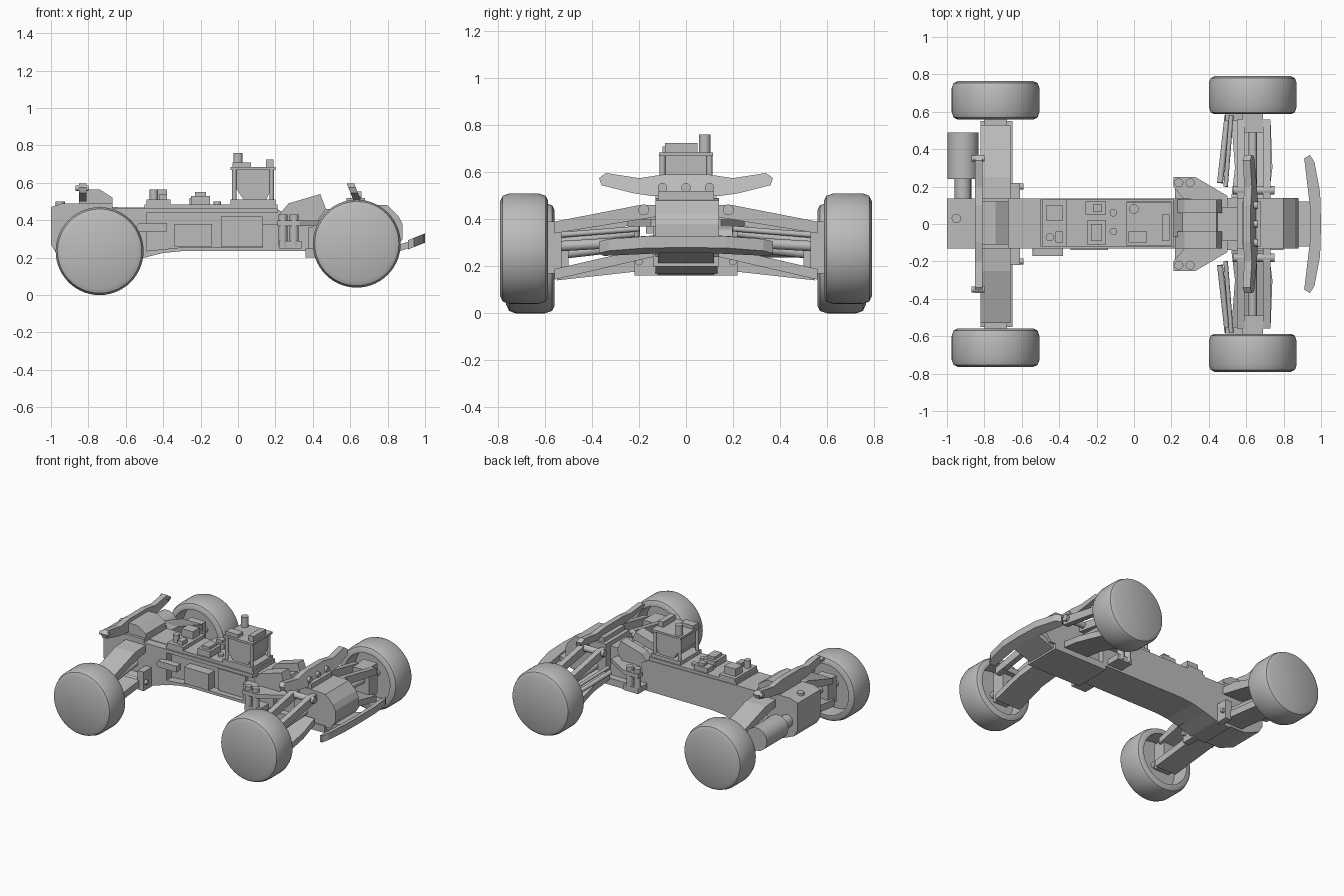
import bpy, bmesh
from mathutils import Vector, Matrix

cube = bpy.data.objects.get("Cube")
if cube:
    bpy.data.objects.remove(cube, do_unlink=True)

grey = bpy.data.materials.new("plain_grey")
grey.use_nodes = True
grey.diffuse_color = (.5, .5, .5, 1)
grey.node_tree.nodes["Principled BSDF"].inputs["Base Color"].default_value = grey.diffuse_color


def finish(name, mesh_data, smooth=False):
    """Turn a bmesh into a named grey object."""
    bmesh.ops.recalc_face_normals(mesh_data, faces=mesh_data.faces)
    mesh = bpy.data.meshes.new(name)
    mesh_data.to_mesh(mesh)
    mesh_data.free()
    mesh.materials.append(grey)
    part = bpy.data.objects.new(name, mesh)
    bpy.context.collection.objects.link(part)
    if smooth:
        bpy.ops.object.select_all(action="DESELECT")
        part.select_set(True)
        bpy.context.view_layer.objects.active = part
        bpy.ops.object.shade_smooth_by_angle()
    return part


def prism(name, axis, outline, start, end, side=1):
    """Extrude an outline along an axis; side mirrors the result across y."""
    order = {"x": lambda u, v, w: (w, u * side, v),
             "y": lambda u, v, w: (u, w * side, v),
             "z": lambda u, v, w: (u, v * side, w)}[axis]
    bm = bmesh.new()
    face = bm.faces.new([bm.verts.new(order(u, v, start)) for u, v in outline])
    grown = bmesh.ops.extrude_face_region(bm, geom=[face])["geom"]
    shift = Vector(order(0, 0, end)) - Vector(order(0, 0, start))
    bmesh.ops.translate(bm, vec=shift, verts=[g for g in grown if isinstance(g, bmesh.types.BMVert)])
    return finish(name, bm)


def box(name, x, y, z, side=1):
    """Box from three (low, high) ranges."""
    outline = [(x[0], y[0]), (x[1], y[0]), (x[1], y[1]), (x[0], y[1])]
    return prism(name, "z", outline, z[0], z[1], side)


def rod(name, start, end, radius, side=1, segments=20):
    """Cylinder between two points."""
    a, b = (Vector((p[0], p[1] * side, p[2])) for p in (start, end))
    turn = (b - a).to_track_quat("Z", "Y").to_matrix().to_4x4()
    bm = bmesh.new()
    bmesh.ops.create_cone(bm, cap_ends=True, segments=segments, radius1=radius, radius2=radius,
                          depth=(b - a).length, matrix=Matrix.Translation((a + b) / 2) @ turn)
    return finish(name, bm, True)


def wheel(name, x, inner, z, side):
    """Lathed tyre with a closed outer face and a hollow inner side."""
    width, radius = .205, .235
    profile = [(0, width), (radius - .035, width), (radius - .01, width - .012), (radius, width - .04),
               (radius, .04), (radius - .01, .01), (radius - .03, 0), (radius - .05, 0),
               (radius - .055, .12), (0, .12)]
    bm = bmesh.new()
    verts = [bm.verts.new((r, side * y, 0)) for r, y in profile]
    edges = [bm.edges.new(pair) for pair in zip(verts, verts[1:])]
    bmesh.ops.spin(bm, geom=verts + edges, cent=(0, 0, 0), axis=(0, 1, 0), angle=6.283185, steps=56)
    bmesh.ops.remove_doubles(bm, verts=bm.verts, dist=.0005)
    bmesh.ops.translate(bm, vec=(x, side * inner, z), verts=bm.verts)
    finish(name, bm, True)


# Main tub, with an open recess along its right side
tub = [(-.72, .16), (-.6, .17), (-.5, .2), (-.4, .225), (-.3, .235), (.38, .235),
       (.38, .36), (.21, .46), (-.68, .47), (-.72, .47)]
prism("tub_core", "y", tub, -.07, .135)
prism("tub_floor_rail", "y", tub[:6] + [(.38, .255), (-.3, .255), (-.5, .235), (-.72, .23)], -.13, -.07)
box("tub_top_rail", (-.68, .21), (-.13, -.07), (.44, .465))
box("tub_rear_post", (-.72, -.49), (-.13, -.07), (.2, .465))
box("tub_front_post", (.13, .38), (-.13, -.07), (.24, .38))
box("tub_lid", (-.5, .21), (-.12, .13), (.46, .485))
box("steering_motor", (-.34, -.14), (-.14, -.05), (.26, .38))
box("battery_block", (-.09, .13), (-.1, -.06), (.26, .42))
box("motor_lever", (-.52, -.38), (-.17, -.12), (.34, .385))
rod("lever_pivot", (-.52, -.17, .362), (-.52, -.1, .362), .023)

# Electronics on the lid
box("rear_board", (-.49, -.36), (-.12, .13), (.48, .51))
box("board_connector", (-.47, -.38), (.02, .1), (.5, .565))
rod("board_capacitor", (-.45, -.07, .5), (-.45, -.07, .565), .022)
box("board_chip", (-.42, -.38), (-.1, -.04), (.5, .54))
box("receiver_base", (-.25, -.15), (-.11, .02), (.48, .53))
box("receiver_cap", (-.23, -.17), (-.09, 0), (.53, .55))
box("switch_base", (-.26, -.15), (.05, .12), (.48, .52))
box("switch_cap", (-.22, -.17), (.065, .105), (.52, .54))
for y in (-.04, .06):
    rod("lid_button", (-.11, y, .48), (-.11, y, .5), .02)

# Tall electronics stack
prism("stack_body", "y", [(.03, .51), (.15, .51), (.18, .57), (.18, .67), (-.01, .67), (-.01, .57)], -.1, .1)
box("stack_base", (-.04, .2), (-.12, .12), (.485, .51))
box("stack_top_plate", (-.04, .2), (-.115, .115), (.67, .685))
for x in (-.02, .18):
    for y in (-.1, .1):
        rod("stack_standoff", (x, y, .5), (x, y, .68), .012)
rod("stack_aerial", (0, .08, .68), (0, .08, .76), .025)
box("stack_plug", (.15, .19), (-.09, .05), (.68, .725))
box("stack_chip", (-.03, .07), (-.1, -.04), (.68, .71))

# Rear gearbox and drive motor
prism("rear_gearbox", "y", [(-.97, .22), (-1, .27), (-1, .47), (-.94, .49), (-.67, .49), (-.67, .17), (-.85, .17)],
      -.13, .135)
prism("rear_top_cover", "y", [(-.85, .48), (-.85, .565), (-.74, .565), (-.67, .52), (-.67, .48)], -.11, .12)
rod("drive_motor", (-.915, .24, .32), (-.915, .49, .32), .083, segments=32)
rod("motor_collar", (-.915, .13, .32), (-.915, .24, .32), .045)
rod("gearbox_cap", (-.95, .03, .48), (-.95, .03, .5), .025)

# Front bulkhead and tilted cover
plate = [(.21, -.25), (.33, -.25), (.5, -.15), (.5, .15), (.33, .25), (.21, .25), (.21, .2), (.27, .13),
         (.27, -.13), (.21, -.2)]
prism("bulkhead_plate", "z", plate, .37, .4)
for name, low, high in (("right", -.13, -.04), ("left", .06, .13)):
    prism("tilted_cover_" + name, "y", [(.22, .43), (.27, .49), (.44, .54), (.47, .46), (.4, .36), (.3, .36)],
          low, high)
prism("tilted_cover_middle", "y", [(.22, .42), (.44, .48), (.47, .4), (.3, .36)], -.05, .07)
box("front_floor", (.36, .8), (-.14, .14), (.2, .25))
box("front_spine", (.36, .7), (-.09, .09), (.24, .46))

# Front gearbox and bumper
prism("front_gearbox", "y", [(.55, .24), (.55, .49), (.8, .48), (.86, .42), (.88, .38), (.88, .3), (.84, .24)],
      -.13, .14)
prism("bumper_mount", "y", [(.76, .2), (.76, .24), (.96, .3), (.97, .27)], -.12, .12)
bumper = [(.91, .35), (.94, .37), (.965, .33), (.995, .17), (1, 0)]
back = [(.945, 0), (.94, .1)]
outline = back + bumper[:4]
outline += [bumper[4]] + [(x, -y) for x, y in reversed(bumper[:4])] + [(.94, -.1)]
bar = prism("bumper", "z", outline, -.025, .025)
bar.data.transform(Matrix.Translation((0, 0, .285)) @ Matrix.Shear("XY", 4, (0, 0)))
for v in bar.data.vertices:
    v.co.z += (v.co.x - .95) * .4

# Shock towers, front one leaning back
half = [(0, .59), (.1, .59), (.2, .575), (.34, .597), (.37, .575), (.36, .545), (.22, .51), (.15, .5), (0, .5)]
tower = half + [(-y, z) for y, z in reversed(half[1:-1])]
prism("rear_shock_tower", "x", tower, -.85, -.81)
front_tower = prism("front_shock_tower", "x", tower, .6, .64)
for v in front_tower.data.vertices:
    v.co.x += (.55 - v.co.z) * .4
for y in (-.1, 0, .1):
    rod("tower_bolt", (.63, y, .535), (.66, y, .535), .02)
box("front_tower_foot", (.58, .68), (-.12, .12), (.46, .52))

# Wheels, hubs, arms and links on both sides
for side, label in ((1, "left_"), (-1, "right_")):
    wheel(label + "rear_wheel", -.74, .56, .235, side)
    wheel(label + "front_wheel", .635, .587, .275, side)
    rod(label + "rear_axle", (-.74, .12, .3), (-.74, .69, .235), .022, side)
    rod(label + "front_axle", (.635, .12, .31), (.635, .72, .275), .022, side)
    box(label + "rear_hub", (-.8, -.68), (.5, .6), (.15, .34), side)
    box(label + "front_hub", (.58, .69), (.53, .63), (.17, .39), side)
    # Rear arms
    prism(label + "rear_upper_arm", "x", [(.12, .4), (.12, .45), (.25, .44), (.53, .35), (.53, .31)],
          -.82, -.66, side)
    prism(label + "rear_lower_arm", "x", [(.1, .19), (.1, .24), (.55, .19), (.55, .14)], -.82, -.65, side)
    box(label + "rear_arm_mount", (-.66, -.61), (.12, .22), (.16, .3), side)
    rod(label + "rear_hinge_pin", (-.85, .2, .22), (-.59, .2, .22), .016, side)
    # Front arms
    arm = [(.52, .14), (.72, .14), (.74, .3), (.73, .56), (.52, .56), (.54, .3)]
    lower = prism(label + "front_lower_arm", "z", arm, .24, .285, side)
    for v in lower.data.vertices:
        v.co.z -= (abs(v.co.y) - .14) * .23
    for name, low, high in (("rear", .55, .59), ("front", .69, .73)):
        prism(label + "front_upper_arm_" + name, "x", [(.13, .41), (.13, .46), (.2, .46), (.56, .39), (.56, .34)],
              low, high, side)
    box(label + "upper_arm_bridge", (.57, .72), (.49, .56), (.35, .39), side)
    rod(label + "upper_arm_pivot", (.53, .18, .44), (.75, .18, .44), .023, side)
    # Steering links and bulkhead posts
    rod(label + "steering_link", (.46, .22, .34), (.5, .58, .3), .016, side)
    rod(label + "drag_link", (.49, .2, .36), (.52, .58, .33), .012, side)
    box(label + "steering_arm", (.49, .6), (.55, .6), (.28, .33), side)
    for x in (.24, .3):
        rod(label + "bulkhead_post", (x, .22, .26), (x, .22, .43), .024, side)
    box(label + "bulkhead_bracket", (.22, .34), (.13, .24), (.25, .29), side)
    rod(label + "tower_end_stud", (-.87, .35, .572), (-.8, .35, .572), .015, side)
